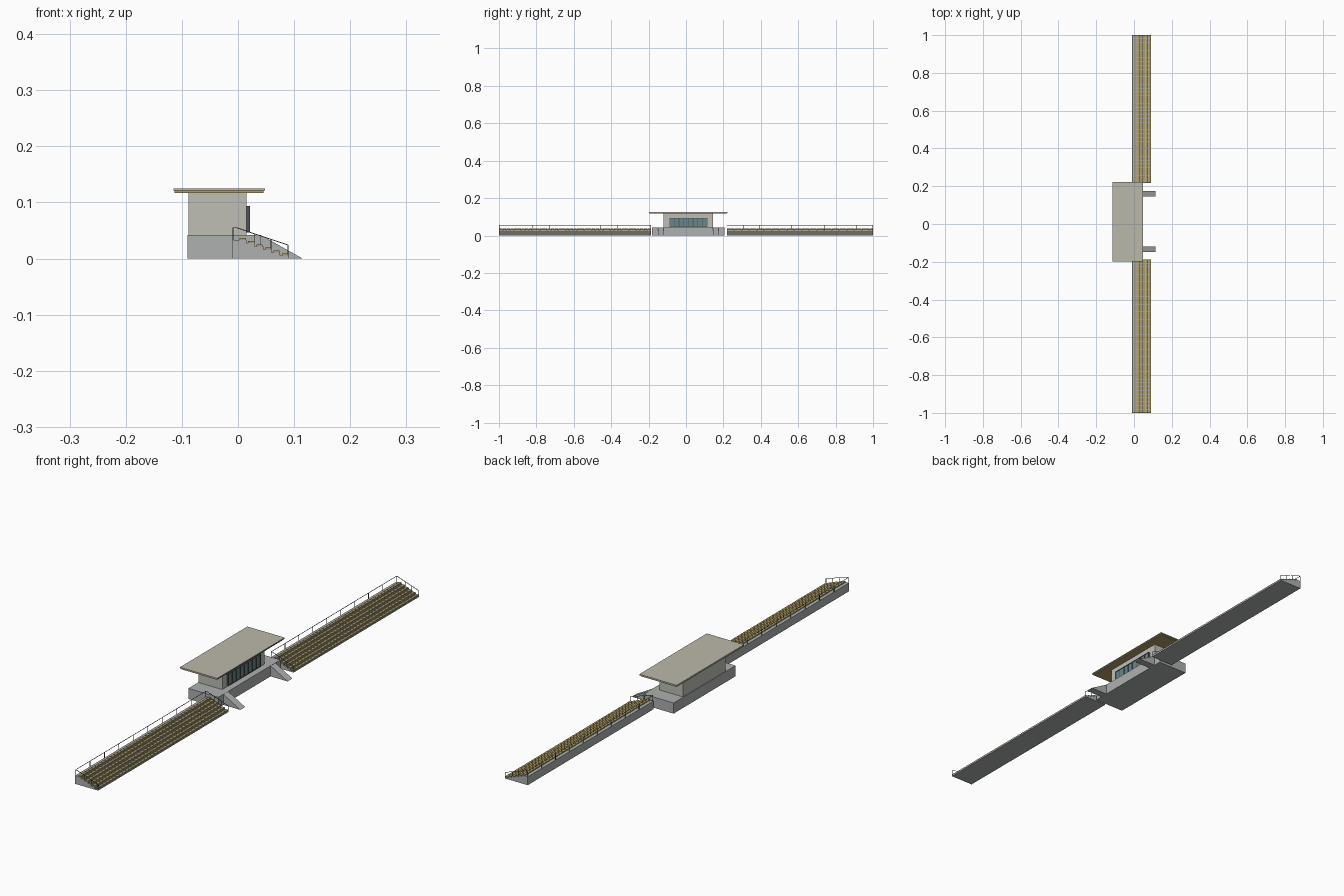
import bpy, bmesh
from mathutils import Vector

if "Cube" in bpy.data.objects:
    bpy.data.objects.remove(bpy.data.objects["Cube"])

CY = 0.0125  # centre of the pavilion along the stand


def material(name, rgb):
    m = bpy.data.materials.new(name)
    m.diffuse_color = (*rgb, 1)
    m.use_nodes = True
    m.node_tree.nodes["Principled BSDF"].inputs["Base Color"].default_value = m.diffuse_color
    return m


CONCRETE = material("concrete", (0.42, 0.44, 0.43))
WALL = material("wall", (0.52, 0.52, 0.47))
ROOF = material("roof_top", (0.50, 0.48, 0.40))
WOOD = material("wood", (0.42, 0.33, 0.13))
GLASS = material("glass", (0.14, 0.24, 0.26))
DARK = material("dark_metal", (0.08, 0.09, 0.09))


def finish(name, bm, mat):
    bmesh.ops.recalc_face_normals(bm, faces=bm.faces)
    me = bpy.data.meshes.new(name)
    bm.to_mesh(me)
    bm.free()
    me.materials.append(mat)
    ob = bpy.data.objects.new(name, me)
    bpy.context.collection.objects.link(ob)
    return ob


def add_box(bm, x, y, z):
    vs = bmesh.ops.create_cube(bm, size=1)["verts"]
    for v in vs:
        v.co = Vector([(r[0] + r[1]) / 2 + c * (r[1] - r[0]) for c, r in zip(v.co, (x, y, z))])


def box(name, x, y, z, mat):
    bm = bmesh.new()
    add_box(bm, x, y, z)
    return finish(name, bm, mat)


def extrude_y(name, profile, y0, y1, mat):
    bm = bmesh.new()
    f = bm.faces.new([bm.verts.new((x, y0, z)) for x, z in profile])
    new = bmesh.ops.extrude_face_region(bm, geom=[f])["geom"]
    bmesh.ops.translate(bm, vec=(0, y1 - y0, 0), verts=[g for g in new if isinstance(g, bmesh.types.BMVert)])
    return finish(name, bm, mat)


def add_bar(bm, p, q, t=0.0014):
    p, q = Vector(p), Vector(q)
    d = q - p
    vs = bmesh.ops.create_cube(bm, size=1)["verts"]
    rot = d.to_track_quat('Z', 'Y')
    for v in vs:
        v.co = (p + q) / 2 + rot @ Vector((v.co.x * t, v.co.y * t, v.co.z * d.length))


ROWS, DEPTH, RISE, Z0 = 6, 0.015, 0.0056, 0.005


def stand(side, y0, y1):
    # stepped concrete body
    prof = [(-0.010, 0), (0.09, 0)]
    for i in range(ROWS):
        x, z = 0.09 - i * DEPTH, Z0 + i * RISE
        prof += [(x, z), (x - DEPTH, z)]
    top = prof[-1][1]
    prof.append((-0.010, top))
    extrude_y(side + "_stand_body", prof, y0, y1, CONCRETE)

    # individual seats, repeated along each row
    n = round((y1 - y0) / 0.02)
    pitch = (y1 - y0) / n
    bm = bmesh.new()
    for i in range(ROWS):
        x, z = 0.09 - i * DEPTH, Z0 + i * RISE
        add_box(bm, (x - 0.012, x - 0.001), (y0 + 0.001, y0 + pitch - 0.001), (z, z + 0.0035))
    seats = finish(side + "_seats", bm, WOOD)
    arr = seats.modifiers.new("repeat", 'ARRAY')
    arr.count = n
    arr.use_relative_offset = False
    arr.use_constant_offset = True
    arr.constant_offset_displace = (0, pitch, 0)

    # back railing and sloping end railings
    bm = bmesh.new()
    a, b, xb, zt = y0 + 0.001, y1 - 0.001, -0.009, 0.055
    add_bar(bm, (xb, a, zt), (xb, b, zt))
    for k in range(10):
        y = a + (b - a) * k / 9
        add_bar(bm, (xb, y, top), (xb, y, zt))
    for y in (a, b):
        add_bar(bm, (xb, y, zt), (-0.003, y, zt))
        add_bar(bm, (-0.003, y, zt), (0.089, y, 0.024))
        for i in (0, 2, 4):
            x = 0.089 - i * DEPTH
            add_bar(bm, (x, y, Z0 + i * RISE), (x, y, 0.024 + (0.089 - x) * 0.337))
    finish(side + "_railing", bm, DARK)


stand("near", -1.0, -0.187)
stand("far", 0.218, 1.0)

# pavilion base and access ramps
box("pavilion_base", (-0.09, 0.041), (CY - 0.193, CY + 0.193), (0, 0.042), CONCRETE)
for name, s in (("near_ramp", -1), ("far_ramp", 1)):
    y = CY + s * 0.147
    extrude_y(name, [(0.041, 0), (0.115, 0), (0.041, 0.0415)], y - 0.015, y + 0.015, CONCRETE)

# pavilion walls
box("pavilion_walls", (-0.088, 0.015), (CY - 0.132, CY + 0.132), (0.042, 0.117), WALL)

# front window with mullions
W = 0.1
box("window_glass", (0.015, 0.019), (CY - W, CY + W), (0.047, 0.093), GLASS)
bm = bmesh.new()
for k in range(9):
    y = CY - W + 2 * W * k / 8
    add_box(bm, (0.015, 0.021), (y - 0.0015, y + 0.0015), (0.047, 0.093))
for z in (0.047, 0.093):
    add_box(bm, (0.015, 0.021), (CY - W, CY + W), (z - 0.001, z + 0.001))
finish("window_frame", bm, DARK)

# overhanging roof with timber soffit
box("roof_soffit", (-0.113, 0.045), (CY - 0.207, CY + 0.207), (0.117, 0.121), WOOD)
box("roof_slab", (-0.115, 0.048), (CY - 0.21, CY + 0.21), (0.121, 0.125), ROOF)
